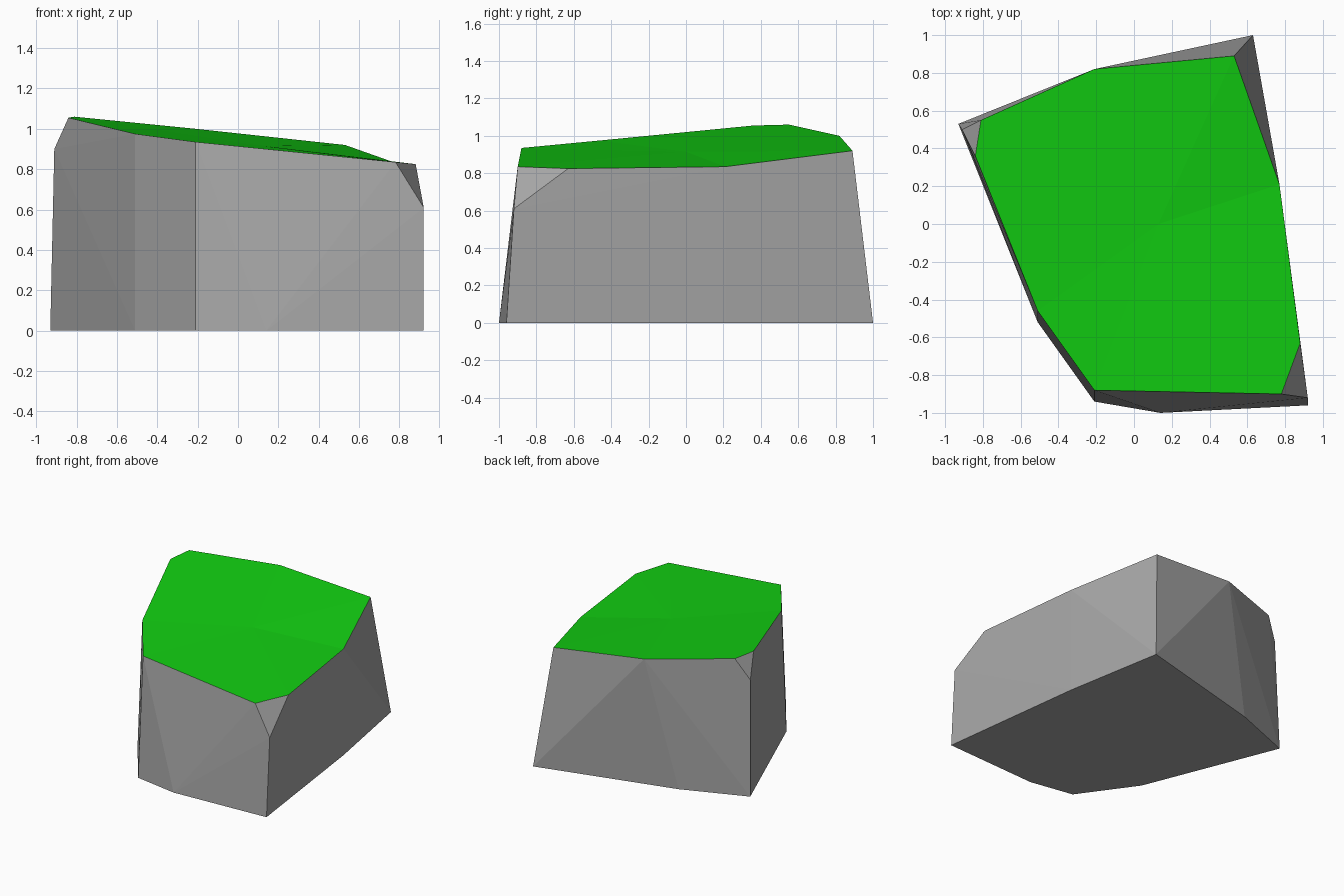
import bpy
import bmesh

cube = bpy.data.objects.get("Cube")
if cube:
    bpy.data.objects.remove(cube, do_unlink=True)


def make_material(name, rgb):
    mat = bpy.data.materials.new(name)
    mat.use_nodes = True
    color = (*rgb, 1.0)
    mat.diffuse_color = color
    bsdf = mat.node_tree.nodes["Principled BSDF"]
    bsdf.inputs["Base Color"].default_value = color
    bsdf.inputs["Roughness"].default_value = 0.9
    return mat


stone = make_material("grey stone", (0.38, 0.38, 0.38))
grass = make_material("bright green grass", (0.006, 0.62, 0.006))

# Ground outline of the rock
base = [(-0.93, 0.53), (-0.51, -0.52), (-0.21, -0.94), (0.14, -1.0),
        (0.92, -0.96), (0.77, 0.21), (0.63, 1.0), (-0.44, 0.72)]

# Rim of the sloping grass top
rim = [(-0.81, 0.55, 1.06), (-0.84, 0.36, 1.055), (-0.51, -0.46, 0.975),
       (-0.21, -0.88, 0.935), (0.78, -0.90, 0.835), (0.88, -0.63, 0.825),
       (0.77, 0.21, 0.835), (0.53, 0.89, 0.92), (-0.21, 0.82, 1.0)]

# Shoulder points below the two chipped corners
chips = [(0.92, -0.92, 0.61), (-0.91, 0.50, 0.90)]

# Stone body wrapped around the outlines
bm = bmesh.new()
for x, y in base:
    bm.verts.new((x, y, 0))
for co in chips:
    bm.verts.new(co)
rim_verts = {bm.verts.new(co) for co in rim}
bmesh.ops.convex_hull(bm, input=list(bm.verts))

# Grass: swap the hull cap for a fan around a low middle point
cap = [f for f in bm.faces if rim_verts.issuperset(f.verts)]
bmesh.ops.delete(bm, geom=cap, context='FACES')
middle = bm.verts.new((0.13, 0.0, 0.915))
for edge in [e for e in bm.edges if e.is_boundary]:
    face = bm.faces.new((*edge.verts, middle))
    face.material_index = 1

bmesh.ops.delete(bm, geom=[e for e in bm.edges if not e.link_faces], context='EDGES')
bmesh.ops.recalc_face_normals(bm, faces=list(bm.faces))

mesh = bpy.data.meshes.new("grassy_rock")
bm.to_mesh(mesh)
bm.free()
mesh.materials.append(stone)
mesh.materials.append(grass)
rock = bpy.data.objects.new("grassy_rock", mesh)
bpy.context.collection.objects.link(rock)
